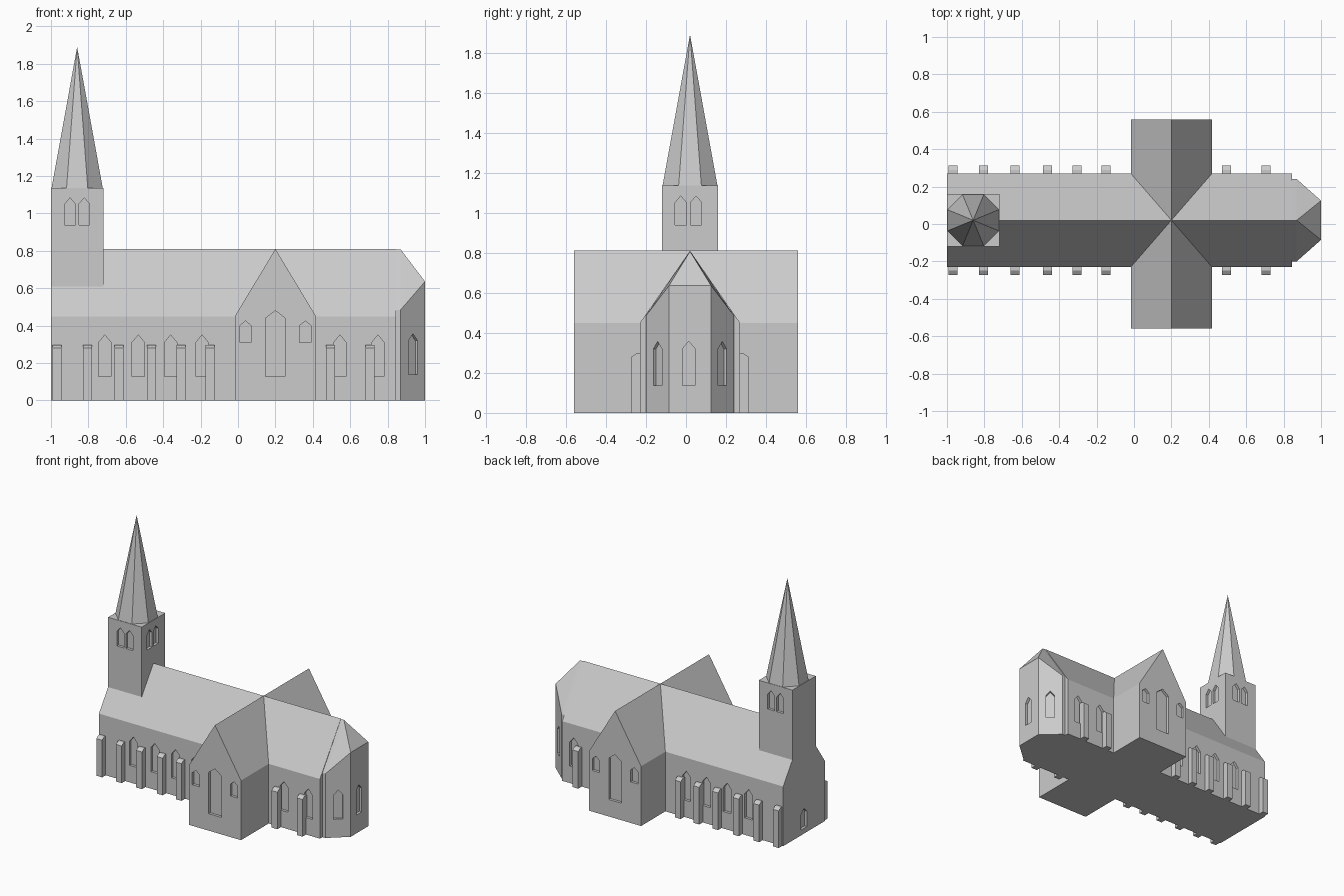
import bpy, bmesh, math
from mathutils import Vector, Matrix

if "Cube" in bpy.data.objects:
    bpy.data.objects.remove(bpy.data.objects["Cube"])

CY = 0.02                      # y of the church axis
RIDGE, EAVES = 0.81, 0.45
NAVE_HALF, TR_HALF, TR_X = 0.25, 0.217, 0.2

stone = bpy.data.materials.new("grey_stone")
stone.diffuse_color = (0.6, 0.6, 0.6, 1)
stone.use_nodes = True
stone.node_tree.nodes["Principled BSDF"].inputs["Base Color"].default_value = stone.diffuse_color


def finish(name, bm):
    bmesh.ops.recalc_face_normals(bm, faces=bm.faces)
    mesh = bpy.data.meshes.new(name)
    bm.to_mesh(mesh)
    bm.free()
    mesh.materials.append(stone)
    ob = bpy.data.objects.new(name, mesh)
    bpy.context.collection.objects.link(ob)
    return ob


def add_prism(bm, pts, vec):
    """Extrude a closed polygon along a vector."""
    a = [bm.verts.new(p) for p in pts]
    b = [bm.verts.new(Vector(p) + Vector(vec)) for p in pts]
    n = len(a)
    bm.faces.new(a)
    bm.faces.new(b[::-1])
    for i in range(n):
        j = (i + 1) % n
        bm.faces.new((a[i], b[i], b[j], a[j]))


def prism(name, pts, vec):
    bm = bmesh.new()
    add_prism(bm, pts, vec)
    return finish(name, bm)


def gable(half):
    return [(-half, 0), (half, 0), (half, EAVES), (0, RIDGE), (-half, EAVES)]


def boolean(ob, other, operation):
    mod = ob.modifiers.new("bool", 'BOOLEAN')
    mod.operation, mod.object, mod.solver = operation, other, 'EXACT'
    bpy.context.view_layer.objects.active = ob
    bpy.ops.object.modifier_apply(modifier=mod.name)
    bpy.data.objects.remove(other)


# Nave and transept
body = prism("church_body", [(-1, CY + u, z) for u, z in gable(NAVE_HALF)], (1.845, 0, 0))
transept = prism("transept", [(TR_X + u, -0.56, z) for u, z in gable(TR_HALF)], (0, 1.12, 0))

# Apse with hipped, angled end
bm = bmesh.new()
for s in (-1, 1):
    for x, u, z in ((0.8, 0.22, 0.485), (0.87, 0.22, 0.485), (1.0, 0.105, 0.636)):
        bm.verts.new((x, CY + s * u, 0))
        bm.verts.new((x, CY + s * u, z))
for x in (0.8, 0.87):
    bm.verts.new((x, CY, 0.807))
bmesh.ops.convex_hull(bm, input=bm.verts[:])
bmesh.ops.dissolve_limit(bm, angle_limit=0.01, verts=bm.verts[:], edges=bm.edges[:])
apse = finish("apse", bm)

# Tower
tower = prism("tower", [(-1, CY - 0.14, 0), (-0.72, CY - 0.14, 0),
                        (-0.72, CY + 0.14, 0), (-1, CY + 0.14, 0)], (0, 0, 1.135))
for part in (transept, apse, tower):
    boolean(body, part, 'UNION')

# Recessed pointed windows, all cut at once
cut = bmesh.new()


def window(x, y, angle, width, z0, z1, z2):
    """Pointed opening on a wall at (x, y) whose outward direction is angle."""
    out = Vector((math.cos(angle), math.sin(angle), 0))
    side = Vector((-out.y, out.x, 0))
    base = Vector((x, y, 0)) - out * 0.02
    h = width / 2
    shape = [(-h, z0), (h, z0), (h, z1), (0, z2), (-h, z1)]
    add_prism(cut, [base + side * u + Vector((0, 0, z)) for u, z in shape], out * 0.05)


for s in (-1, 1):
    a = s * math.pi / 2
    for x in (-0.712, -0.533, -0.36, -0.192, 0.545, 0.748):       # nave
        window(x, CY + s * NAVE_HALF, a, 0.067, 0.128, 0.31, 0.35)
    window(TR_X, s * 0.56, a, 0.105, 0.128, 0.44, 0.48)           # transept
    for d in (-0.16, 0.16):
        window(TR_X + d, s * 0.56, a, 0.06, 0.31, 0.4, 0.425)
    for d in (-0.038, 0.038):                                     # tower sides
        window(-0.86 + d, CY + s * 0.14, a, 0.057, 0.938, 1.05, 1.083)
    window(0.937, CY + s * 0.163, s * math.atan2(0.13, 0.115),    # angled apse walls
           0.064, 0.138, 0.32, 0.357)
for d in (-0.038, 0.038):                                         # tower east
    window(-0.72, CY - 0.008 + d, 0, 0.057, 0.938, 1.05, 1.083)
window(1.0, CY - 0.006, 0, 0.064, 0.138, 0.32, 0.357)             # apse end
window(-1.0, CY, math.pi, 0.07, 0.04, 0.155, 0.19)                # west door
boolean(body, finish("window_cutter", cut), 'DIFFERENCE')

# Buttresses with sloped tops
bm = bmesh.new()
for s in (-1, 1):
    for x in (-0.968, -0.805, -0.635, -0.462, -0.305, -0.15, 0.495, 0.705):
        prof = [(-0.01, 0), (0.042, 0), (0.042, 0.28), (0.018, 0.296), (-0.01, 0.296)]
        add_prism(bm, [(x - 0.024, CY + s * (NAVE_HALF + u), z) for u, z in prof],
                  (0.048, 0, 0))
finish("buttresses", bm)

# Octagonal spire
bm = bmesh.new()
bmesh.ops.create_cone(bm, cap_ends=True, segments=8, radius1=0.137 / math.cos(math.pi / 8),
                      radius2=0, depth=0.755,
                      matrix=Matrix.Translation((-0.86, CY, 1.135 + 0.3775))
                      @ Matrix.Rotation(math.pi / 8, 4, 'Z'))
bmesh.ops.remove_doubles(bm, verts=bm.verts[:], dist=1e-5)
finish("spire", bm)
